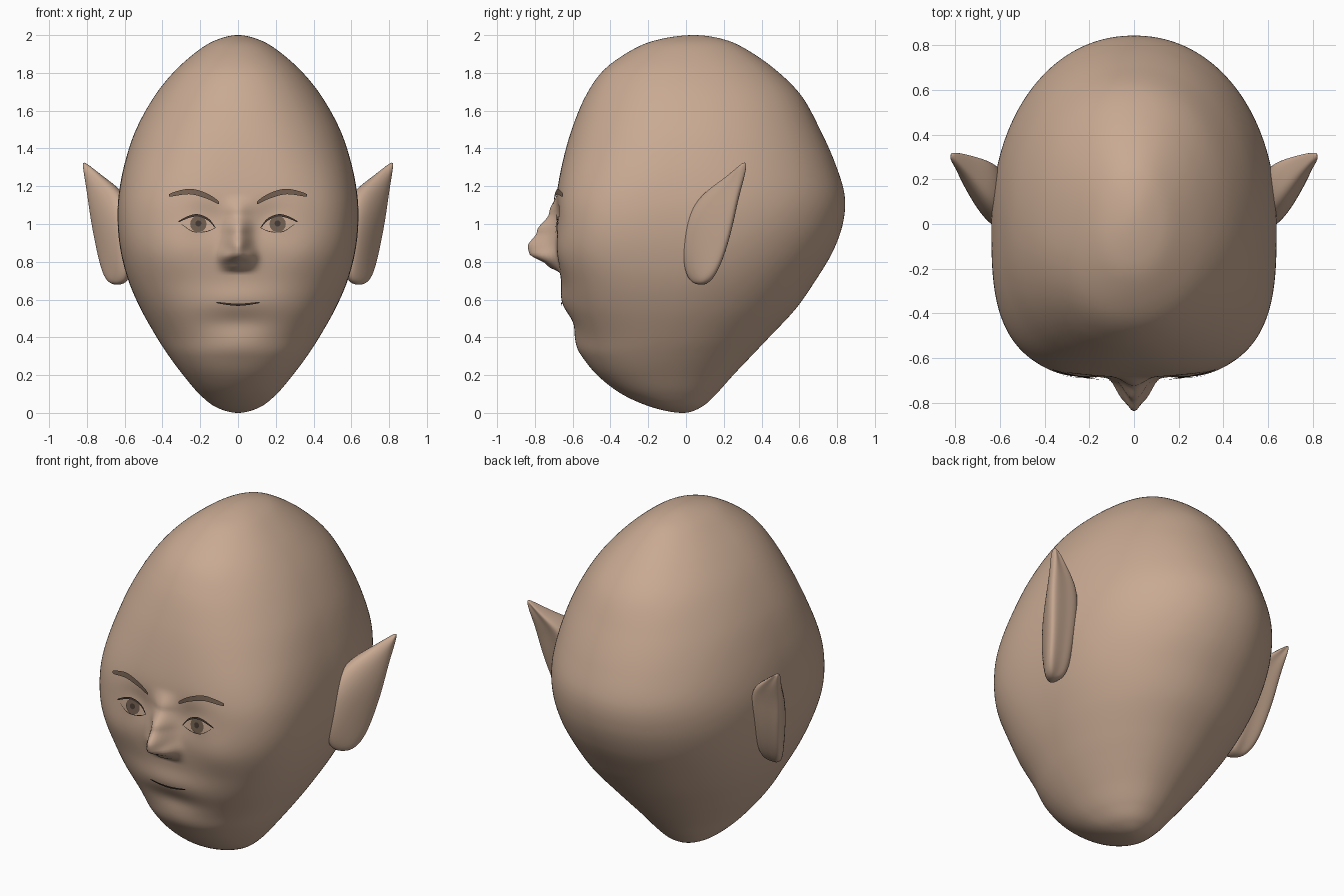
import bpy, bmesh
from math import sin, cos, pi, exp
from mathutils import Vector
from mathutils.bvhtree import BVHTree

cube = bpy.data.objects.get("Cube")
if cube:
    bpy.data.objects.remove(cube, do_unlink=True)


def material(name, colour):
    mat = bpy.data.materials.new(name)
    mat.use_nodes = True
    mat.diffuse_color = (*colour, 1)
    mat.node_tree.nodes["Principled BSDF"].inputs["Base Color"].default_value = (*colour, 1)
    return mat


skin = material("skin", (0.58, 0.40, 0.29))
brown = material("dark_brown", (0.17, 0.115, 0.08))
lash = material("lash_brown", (0.06, 0.04, 0.03))


def finish(bm, name, mat, smooth=True):
    bmesh.ops.recalc_face_normals(bm, faces=bm.faces[:])
    mesh = bpy.data.meshes.new(name)
    bm.to_mesh(mesh)
    bm.free()
    mesh.materials.append(mat)
    for face in mesh.polygons:
        face.use_smooth = smooth
    obj = bpy.data.objects.new(name, mesh)
    bpy.context.collection.objects.link(obj)
    return obj


def spline(rows, i, t):
    """Catmull-Rom point between rows i and i + 1."""
    a, b, c, d = (Vector(r) for r in rows[i - 1:i + 3])
    return b + (c - a) * t / 2 + (a - 2.5 * b + 2 * c - d / 2) * t * t + (1.5 * (b - c) + (d - a) / 2) * t ** 3


def bump(v, centre, size):
    return exp(-(v - centre) ** 2 / (2 * size ** 2))


def ramp(v, points):
    """Smooth interpolation through (position, value) pairs."""
    for (p, a), (q, b) in zip(points, points[1:]):
        if p <= v <= q:
            t = (v - p) / (q - p)
            return a + (b - a) * t * t * (3 - 2 * t)
    return 0


# Head profile: height, front depth, back depth, half width
PROFILE = [
    (0, -.02, -.02, 0), (.03, -.18, .08, .115), (.10, -.34, .16, .205),
    (.20, -.47, .25, .29), (.30, -.545, .345, .365), (.40, -.58, .44, .43),
    (.55, -.635, .58, .515), (.70, -.66, .685, .58), (.85, -.685, .775, .62),
    (1, -.69, .83, .637), (1.15, -.685, .84, .632), (1.32, -.655, .79, .60),
    (1.5, -.605, .71, .54), (1.68, -.53, .61, .44), (1.82, -.43, .47, .325),
    (1.93, -.27, .31, .195), (1.98, -.13, .19, .10), (2, .04, .04, 0)]
NOSE = [(.74, 0), (.78, .06), (.845, .145), (.88, .15), (.96, .10), (1.06, .035), (1.16, 0)]


def face_relief(x, z):
    """How far the face stands out at a point on its front."""
    ax = abs(x)
    out = ramp(z, NOSE) * bump(ax, 0, .042)
    out += .045 * bump(ax, .065, .025) * bump(z, .825, .03)      # nostril wings
    out -= .022 * bump(ax, .17, .07) * bump(z, 1.02, .06)        # eye sockets
    out += .012 * bump(ax, .21, .05) * bump(z, 1.0, .04)         # eyeballs
    out += .012 * bump(ax, .33, .09) * bump(z, .84, .09)         # cheeks
    out += .014 * bump(ax, 0, .13) * bump(z, .60, .05)           # lips
    out -= .014 * bump(ax, 0, .12) * bump(z, .48, .04)           # lip groove
    out += .014 * bump(ax, 0, .13) * bump(z, .36, .05)           # chin
    return out


def build_head():
    def mirror(r):
        return (r[0], r[2], r[1], -r[3])
    rows = [mirror(PROFILE[1])] + PROFILE + [mirror(PROFILE[-2])]
    steps, sides = 11, 288
    bm = bmesh.new()
    rings = []
    for k in range(1, (len(PROFILE) - 1) * steps):
        z, front, back, width = spline(rows, 1 + k // steps, (k % steps) / steps)
        middle = front + (back - front) * .45
        ring = []
        for s in range(sides):
            c, d = cos(2 * pi * s / sides), sin(2 * pi * s / sides)
            n = 2.1 + 1.1 * exp(-((z - .95) / .4) ** 2) if d < 0 else 2.1
            r = (abs(c) ** n + abs(d) ** n) ** (-1 / n)
            x = width * c * r
            y = middle + d * r * (middle - front if d < 0 else back - middle)
            if d < 0:
                y -= face_relief(x, z) * min(1, -2 * d)
            ring.append(bm.verts.new((x, y, z)))
        rings.append(ring)
    for a, b in zip(rings, rings[1:]):
        for s in range(sides):
            t = (s + 1) % sides
            bm.faces.new((a[s], a[t], b[t], b[s]))
    for ring, end in ((rings[0], PROFILE[0]), (rings[-1], PROFILE[-1])):
        pole = bm.verts.new((0, end[1], end[0]))
        for s in range(sides):
            bm.faces.new((ring[s], ring[(s + 1) % sides], pole))
    tree = BVHTree.FromBMesh(bm)
    finish(bm, "head", skin)
    return tree


head_tree = build_head()


# Ear sections: height, root x, front y, outer x, outer y
EAR = [(.675, .60, .03, .68, .10), (.73, .56, -.03, .725, .15), (.85, .56, -.06, .755, .20),
       (1.0, .56, -.05, .785, .24), (1.1, .57, 0, .80, .26), (1.18, .61, .08, .81, .28),
       (1.25, .71, .20, .82, .30), (1.33, .81, .30, .83, .315)]


def build_ear(name, side):
    bm = bmesh.new()
    rings = []
    for z, xi, yf, xo, yo in EAR:
        section = [(xi, yf), (xi + (xo - xi) * .55, yf + (yo - yf) * .25),
                   (xo, yo - .03), (xo - .01, yo + .02),
                   (xi + (xo - xi) * .5, yo), (xi, yo + .02)]
        rings.append([bm.verts.new((side * x, y, z)) for x, y in section])
    count = len(rings[0])
    for a, b in zip(rings, rings[1:]):
        for s in range(count):
            t = (s + 1) % count
            bm.faces.new((a[s], a[t], b[t], b[s]))
    bm.faces.new(rings[0])
    bm.faces.new(rings[-1])
    ear = finish(bm, name, skin)
    ear.modifiers.new("rounding", "SUBSURF").levels = 3
    ear.modifiers["rounding"].render_levels = 3


def on_face(x, z, lift):
    """Point just in front of the head surface."""
    hit = head_tree.ray_cast(Vector((x, -2, z)), Vector((0, 1, 0)))[0]
    return (x, hit.y - lift, z)


def strip(name, path, thick, mat, side=1, lift=.008):
    """Thin tapered band following a path of (x, z) points on the face."""
    rows = [path[0]] + path + [path[-1]]
    bm = bmesh.new()
    pairs = []
    steps = 6
    total = (len(path) - 1) * steps
    for k in range(total + 1):
        i = min(k // steps, len(path) - 2)
        x, z = spline(rows, i + 1, k / steps - i)
        half = thick / 2 * (.35 + .65 * sin(pi * k / total) ** .5 if 0 < k < total else .35)
        pairs.append([bm.verts.new(on_face(side * x, z + h, lift)) for h in (-half, half)])
    for (a, b), (c, d) in zip(pairs, pairs[1:]):
        bm.faces.new((a, c, d, b))
    band = finish(bm, name, mat, False)
    face_forward(band)


def face_forward(obj):
    if obj.data.polygons[0].normal.y > 0:
        obj.data.flip_normals()


def disc(name, x, z, radius, mat, lift, top=1.0):
    """Flat round plate on the face, cut off at the upper lid."""
    bm = bmesh.new()
    bm.faces.new([bm.verts.new(on_face(x + radius * cos(a), min(z + radius * sin(a), top), lift))
                  for a in (2 * pi * k / 32 for k in range(32))])
    face_forward(finish(bm, name, mat, False))


BROW = [(.10, .0 + 1.112), (.17, 1.15), (.26, 1.172), (.365, 1.152)]
UPPER_LID = [(.12, .98), (.155, 1.022), (.21, 1.045), (.26, 1.038), (.315, 1.012)]
LOWER_LID = [(.12, .98), (.16, .962), (.21, .956), (.25, .965), (.30, 1.0)]

for label, side in (("left", 1), ("right", -1)):
    build_ear(label + "_ear", side)
    strip(label + "_eyebrow", BROW, .03, brown, side, .016)
    strip(label + "_upper_lid", UPPER_LID, .013, lash, side, .012)
    strip(label + "_lower_lid", LOWER_LID, .004, brown, side)
    disc(label + "_iris", side * .21, 1.0, .043, brown, .006, 1.04)
    disc(label + "_pupil", side * .21, 1.003, .016, lash, .009, 1.04)

# Mouth line
strip("mouth", [(-.115, .585), (-.05, .576), (0, .573), (.05, .576), (.115, .585)], .012, lash)
